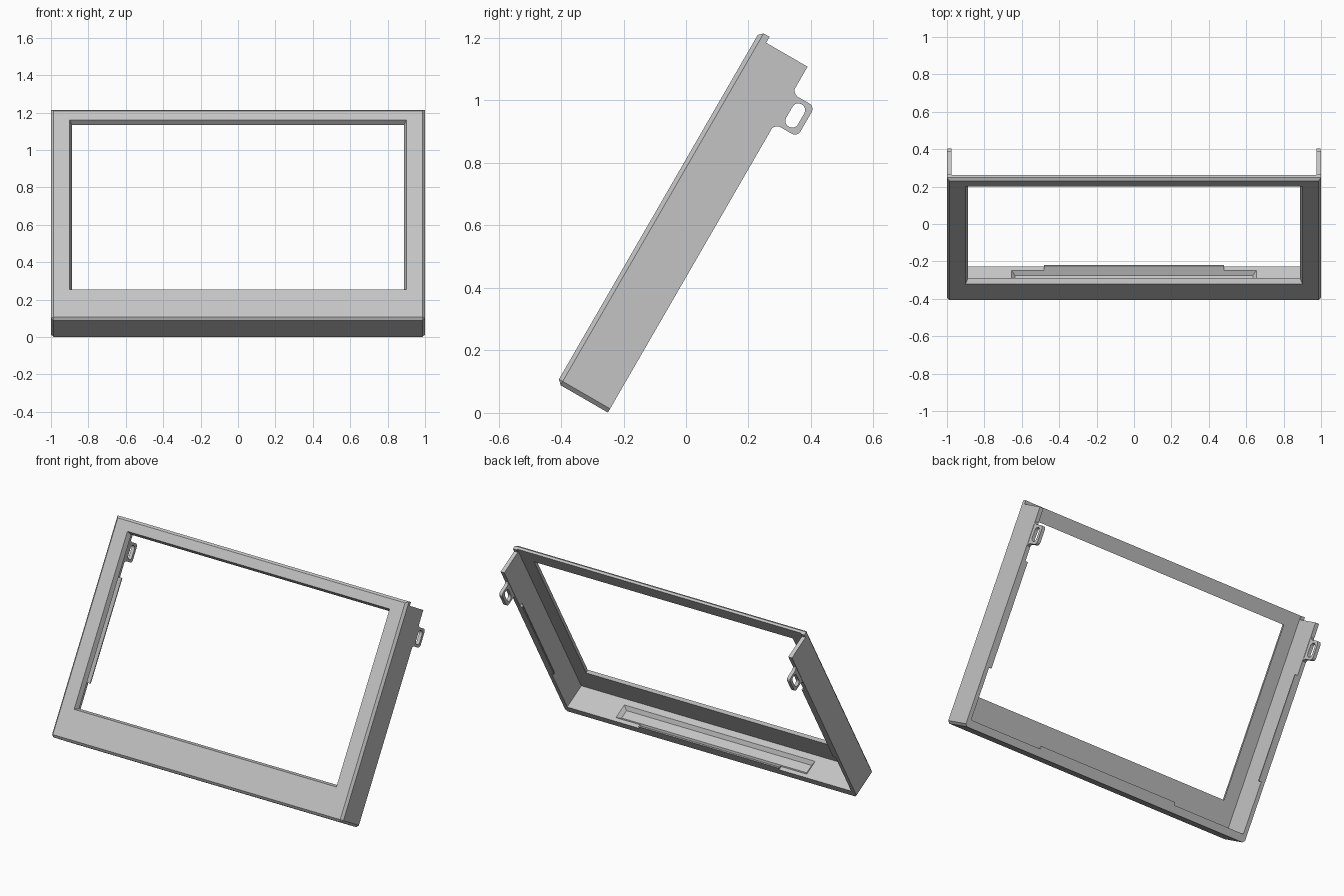
import bpy, bmesh, math
from mathutils import Matrix

if "Cube" in bpy.data.objects:
    bpy.data.objects.remove(bpy.data.objects["Cube"])

# Local axes: x across, s up the slope, t from the front face backwards
TILT = Matrix.Translation((0, -0.4136, 0.0956)) @ Matrix.Rotation(math.radians(60), 4, 'X')
LENGTH, DEPTH, PLATE = 1.30, 0.189, 0.03
SIDE, BASE = 0.025, 0.044

grey = bpy.data.materials.new("light grey plastic")
grey.use_nodes = True
colour = (0.55, 0.55, 0.55, 1)
grey.diffuse_color = colour
grey.node_tree.nodes["Principled BSDF"].inputs["Base Color"].default_value = colour


def finish(name, bm):
    bmesh.ops.recalc_face_normals(bm, faces=bm.faces)
    mesh = bpy.data.meshes.new(name)
    bm.to_mesh(mesh)
    bm.free()
    mesh.materials.append(grey)
    ob = bpy.data.objects.new(name, mesh)
    bpy.context.collection.objects.link(ob)
    ob.matrix_world = TILT
    return ob


def loft(name, ring_a, ring_b):
    """Solid between two matching rings of (x, s, t) points."""
    bm = bmesh.new()
    a, b = ([bm.verts.new((x, s, -t)) for x, s, t in r] for r in (ring_a, ring_b))
    bm.faces.new(a)
    bm.faces.new(b)
    for i in range(len(a)):
        j = (i + 1) % len(a)
        bm.faces.new((a[i], a[j], b[j], b[i]))
    return finish(name, bm)


def rect(x0, x1, s0, s1, t):
    return [(x0, s0, t), (x1, s0, t), (x1, s1, t), (x0, s1, t)]


def box(name, x, s, t):
    return loft(name, rect(*x, *s, t[0]), rect(*x, *s, t[1]))


def cut(ob, *cutters):
    bpy.context.view_layer.objects.active = ob
    for c in cutters:
        mod = ob.modifiers.new("cut", 'BOOLEAN')
        mod.operation, mod.solver, mod.object = 'DIFFERENCE', 'EXACT', c
        bpy.ops.object.modifier_apply(modifier=mod.name)
        bpy.data.objects.remove(c)


# Chamfered outer body
frame = box("bezel_frame", (-1, 1), (0, LENGTH), (0, DEPTH))
bm = bmesh.new()
bm.from_mesh(frame.data)
edges = []
for e in bm.edges:
    mid = (e.verts[0].co + e.verts[1].co) / 2
    bottom_side = abs(mid.x) > 0.99 and mid.y < 0.01
    if mid.z > -0.01 or bottom_side:
        edges.append(e)
bmesh.ops.bevel(bm, geom=edges, offset=0.014, segments=1, affect='EDGES')
bm.to_mesh(frame.data)
bm.free()


# Hollow, tapered window, lowered side tops and pocket in the bottom wall
def window_ring(t):
    k = 0.012 * t / PLATE
    return rect(-0.9 + k, 0.9 - k, 0.184 + k, 1.229 - k, t)


def pocket_ring(s, k):
    x, t0, t1 = 0.655 + k, 0.07 - k, 0.165 + k
    return [(-x, s, t0), (x, s, t0), (x, s, t1), (-x, s, t1)]


inner = 1 - SIDE
cut(frame,
    box("cavity", (-inner, inner), (BASE, 1.5), (PLATE, 0.4)),
    loft("window", window_ring(-0.02), window_ring(0.06)),
    box("side_top_step", (-1.2, 1.2), (1.278, 1.5), (0.036, 0.4)),
    loft("pocket", pocket_ring(BASE - 0.02, -0.02), pocket_ring(BASE + 0.001, 0.001)))

# Ramped snap ridges along the rear edges: (height, t) profile
RIDGE = [(-0.004, 0.165), (0, 0.165), (0.017, 0.182), (0.017, DEPTH), (-0.004, DEPTH)]
loft("bottom_ridge",
     [(-0.48, BASE + h, t) for h, t in RIDGE],
     [(0.48, BASE + h, t) for h, t in RIDGE])


# Rounded outlines for the tabs and their slots, in (s, t)
def rounded(cs, ct, hs, ht, r):
    pts = []
    for q, (a, b) in enumerate(((1, 1), (-1, 1), (-1, -1), (1, -1))):
        for i in range(6):
            ang = math.pi / 2 * (q + i / 5)
            pts.append((cs + a * (hs - r) + r * math.cos(ang),
                        ct + b * (ht - r) + r * math.sin(ang)))
    return pts


def plate(name, outline, x0, x1):
    return loft(name, [(x0, s, t) for s, t in outline], [(x1, s, t) for s, t in outline])


for sign, label in ((1, "left"), (-1, "right")):
    loft(label + "_ridge",
         [(sign * (inner - h), 0.35, t) for h, t in RIDGE],
         [(sign * (inner - h), 0.97, t) for h, t in RIDGE])
    # Mounting tab with flared root and slot
    x0, x1 = sign * 0.977, sign * 0.998
    top = [p for p in rounded(1.123, 0.231, 0.056, 0.042, 0.02) if p[1] > 0.231]
    outline = top + [(1.067, 0.207), (1.062, 0.197), (1.052, 0.188),
                     (1.194, 0.188), (1.184, 0.197), (1.179, 0.207)]
    tab = plate(label + "_mounting_tab", outline, x0, x1)
    cut(tab, plate("slot", rounded(1.123, 0.233, 0.041, 0.0215, 0.02),
                   sign * 0.9, sign * 1.1))
